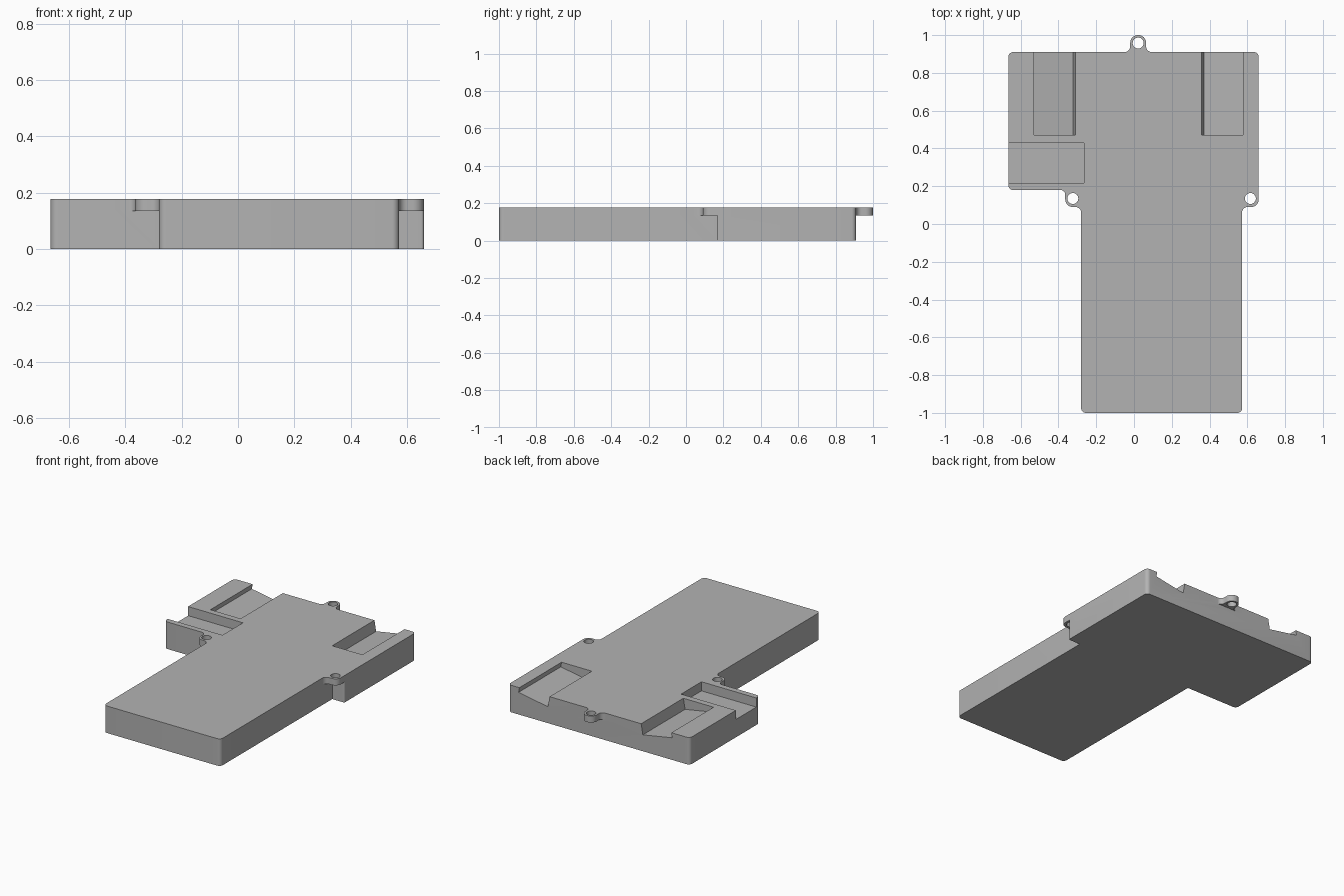
import bpy, bmesh, math
from mathutils import Vector

cube = bpy.data.objects.get("Cube")
if cube:
    bpy.data.objects.remove(cube, do_unlink=True)

TOP, TAB_Z = 0.178, 0.135
HOLE_R = 0.029

grey = bpy.data.materials.new("plain_grey")
grey.use_nodes = True
grey.diffuse_color = (0.45, 0.45, 0.45, 1)
grey.node_tree.nodes["Principled BSDF"].inputs["Base Color"].default_value = grey.diffuse_color


def rounded(points, steps=8):
    """Replace each (x, y, radius) corner of a right-angled outline with an arc."""
    out = []
    for i, (x, y, r) in enumerate(points):
        p = Vector((x, y))
        if r == 0:
            out.append(p)
            continue
        a = (Vector(points[i - 1][:2]) - p).normalized() * r
        b = (Vector(points[(i + 1) % len(points)][:2]) - p).normalized() * r
        for k in range(steps + 1):
            t = k / steps * math.pi / 2
            out.append(p + a * (1 - math.sin(t)) + b * (1 - math.cos(t)))
    return out


def prism(name, outline, z0, z1):
    bm = bmesh.new()
    face = bm.faces.new([bm.verts.new((p[0], p[1], z0)) for p in outline])
    ext = bmesh.ops.extrude_face_region(bm, geom=[face])
    bmesh.ops.translate(bm, vec=(0, 0, z1 - z0),
                        verts=[v for v in ext["geom"] if isinstance(v, bmesh.types.BMVert)])
    bmesh.ops.recalc_face_normals(bm, faces=bm.faces)
    mesh = bpy.data.meshes.new(name)
    bm.to_mesh(mesh)
    bm.free()
    mesh.materials.append(grey)
    obj = bpy.data.objects.new(name, mesh)
    bpy.context.collection.objects.link(obj)
    return obj


def box(name, x0, x1, y0, y1, z0, z1):
    return prism(name, [(x0, y0), (x1, y0), (x1, y1), (x0, y1)], z0, z1)


def combine(target, tool, operation):
    mod = target.modifiers.new(tool.name, "BOOLEAN")
    mod.operation, mod.solver, mod.object = operation, "EXACT", tool
    bpy.context.view_layer.objects.active = target
    bpy.ops.object.modifier_apply(modifier=mod.name)
    bpy.data.objects.remove(tool, do_unlink=True)


# Main plate: long stem with a wide head
body = prism("body", rounded([
    (-0.28, -1, 0.025), (0.572, -1, 0.025), (0.572, 0.165, 0), (0.66, 0.165, 0.01),
    (0.66, 0.91, 0.025), (-0.665, 0.91, 0.025), (-0.665, 0.18, 0.025), (-0.28, 0.18, 0)]), 0, TOP)

# Screw tabs, each blended into the plate with fillets
tabs = {
    "rear_tab": [(-0.1, 0.85, 0), (0.15, 0.85, 0), (0.15, 0.91, 0), (0.064, 0.91, 0.03),
                 (0.064, 1, 0.04), (-0.02, 1, 0.04), (-0.02, 0.91, 0.03), (-0.1, 0.91, 0)],
    "right_tab": [(-0.42, 0.18, 0), (-0.364, 0.18, 0.025), (-0.364, 0.09, 0.04),
                  (-0.28, 0.09, 0.03), (-0.28, 0.04, 0), (-0.2, 0.04, 0),
                  (-0.2, 0.2, 0), (-0.42, 0.2, 0)],
    "left_tab": [(0.5, 0.04, 0), (0.572, 0.04, 0), (0.572, 0.09, 0.03), (0.66, 0.09, 0.04),
                 (0.66, 0.25, 0), (0.5, 0.25, 0)],
}
for name, outline in tabs.items():
    combine(body, prism(name, rounded(outline), TAB_Z, TOP), "UNION")

# Screw holes
for x, y in ((0.022, 0.958), (-0.324, 0.135), (0.616, 0.135)):
    circle = [(x + HOLE_R * math.cos(a * math.tau / 32), y + HOLE_R * math.sin(a * math.tau / 32))
              for a in range(32)]
    combine(body, prism("hole", circle, 0.1, 0.25), "DIFFERENCE")

# Tilted pockets open to the rear, deeper toward the middle
for side, inner in ((1, 0.358), (-1, 0.31)):
    cutter = box("tilted_pocket", 0, side * 0.217, 0.47, 1.05, -0.071, 0.1)
    cutter.location = (side * inner, 0, TOP)
    cutter.rotation_euler.y = -side * math.radians(10)
    combine(body, cutter, "DIFFERENCE")

# Level pocket open to the right side
combine(body, box("side_pocket", -0.8, -0.265, 0.217, 0.43, TOP - 0.06, 0.3), "DIFFERENCE")

bpy.ops.object.select_all(action="DESELECT")
body.select_set(True)
bpy.context.view_layer.objects.active = body
bpy.ops.object.shade_smooth_by_angle(angle=math.radians(30))
